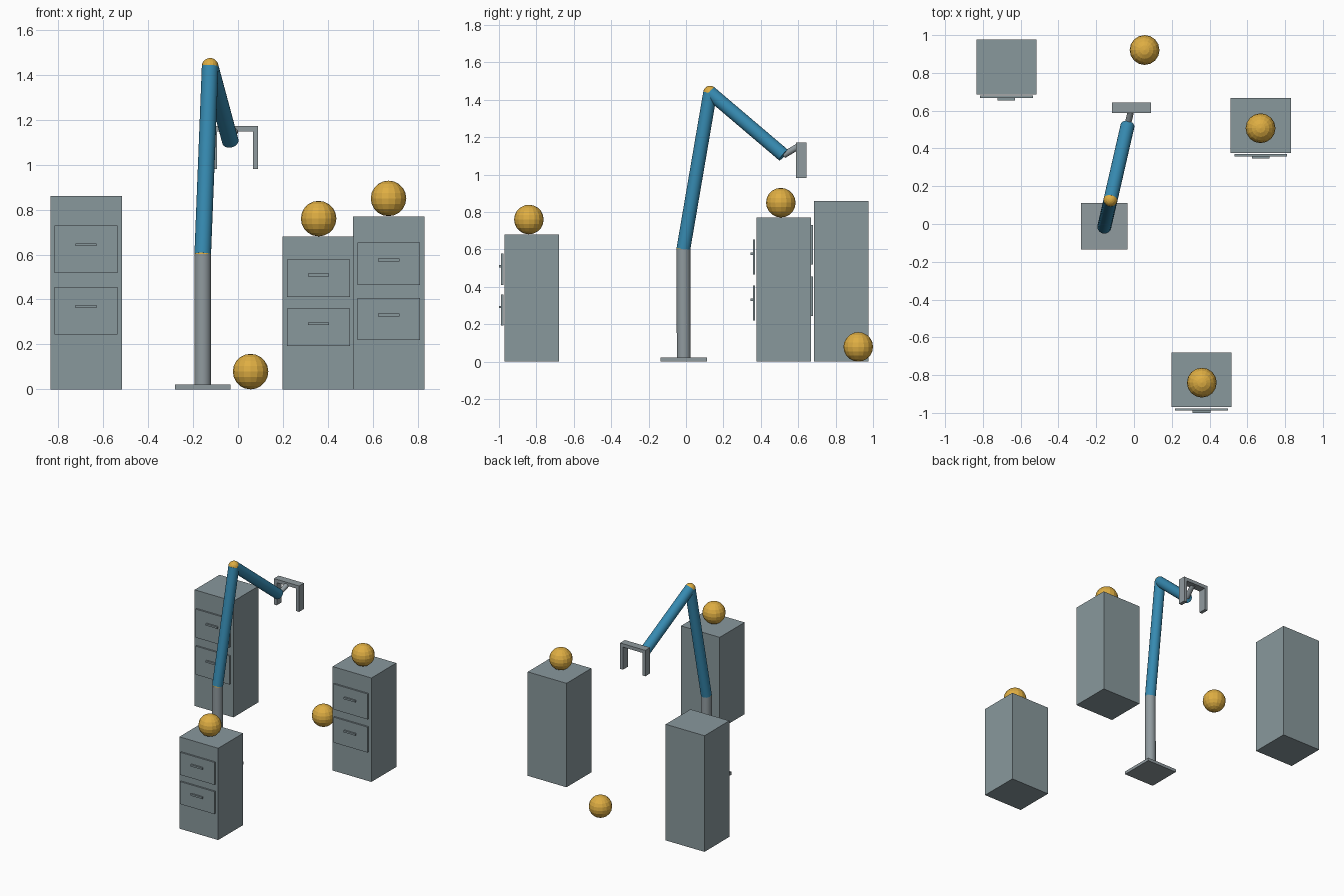
import bpy, bmesh
from mathutils import Vector, Matrix

if "Cube" in bpy.data.objects:
    bpy.data.objects.remove(bpy.data.objects["Cube"])


def material(name, rgb):
    m = bpy.data.materials.new(name)
    m.diffuse_color = (*rgb, 1)
    m.use_nodes = True
    m.node_tree.nodes["Principled BSDF"].inputs["Base Color"].default_value = m.diffuse_color
    return m


CABINET = material("cabinet grey", (0.25, 0.315, 0.335))
METAL = material("metal grey", (0.28, 0.325, 0.345))
BLUE = material("arm blue", (0.037, 0.255, 0.44))
YELLOW = material("warm yellow", (0.73, 0.42, 0.055))


def finish(name, bm, mat, smooth=False):
    mesh = bpy.data.meshes.new(name)
    bm.to_mesh(mesh)
    bm.free()
    mesh.materials.append(mat)
    ob = bpy.data.objects.new(name, mesh)
    bpy.context.collection.objects.link(ob)
    if smooth:
        bpy.ops.object.select_all(action='DESELECT')
        ob.select_set(True)
        bpy.context.view_layer.objects.active = ob
        bpy.ops.object.shade_smooth_by_angle()
    return ob


def box(name, lo, hi, mat):
    lo, hi = Vector(lo), Vector(hi)
    bm = bmesh.new()
    bmesh.ops.create_cube(bm, size=1, matrix=Matrix.Translation((lo + hi) / 2)
                          @ Matrix.Diagonal((*(hi - lo), 1)))
    return finish(name, bm, mat)


def rod(name, a, b, r, mat):
    a, b = Vector(a), Vector(b)
    turn = (b - a).to_track_quat('Z', 'Y').to_matrix().to_4x4()
    bm = bmesh.new()
    bmesh.ops.create_cone(bm, cap_ends=True, segments=24, radius1=r, radius2=r,
                          depth=(b - a).length,
                          matrix=Matrix.Translation((a + b) / 2) @ turn)
    return finish(name, bm, mat, True)


def ball(name, c, r, mat):
    bm = bmesh.new()
    bmesh.ops.create_uvsphere(bm, u_segments=16, v_segments=10, radius=r,
                              matrix=Matrix.Translation(c))
    return finish(name, bm, mat)


# Cabinets, each with two drawers and handles on the front
def cabinet(tag, x, front, h):
    box(f"{tag}_cabinet", (x - 0.159, front, 0), (x + 0.159, front + 0.291, h), CABINET)
    for level, mid in (("lower", 0.407), ("upper", 0.726)):
        z, half = mid * h, 0.1225 * h
        box(f"{tag}_{level}_drawer", (x - 0.14, front - 0.018, z - half),
            (x + 0.14, front - 0.006, z + half), CABINET)
        zh = z + 0.0225 * h
        box(f"{tag}_{level}_handle", (x - 0.047, front - 0.03, zh - 0.0065),
            (x + 0.047, front - 0.017, zh + 0.0065), CABINET)


cabinet("rear_left", -0.676, 0.685, 0.86)
cabinet("front_right", 0.358, -0.970, 0.68)
cabinet("rear_right", 0.671, 0.376, 0.77)

# Balls: two on cabinets, one on the floor
ball("front_ball", (0.359, -0.84, 0.76), 0.079, YELLOW)
ball("rear_ball", (0.67, 0.507, 0.85), 0.079, YELLOW)
ball("floor_ball", (0.056, 0.921, 0.079), 0.079, YELLOW)

# Robot arm
base, shoulder = (-0.157, -0.012, 0.022), (-0.157, -0.014, 0.602)
elbow, wrist = (-0.124, 0.129, 1.438), (-0.034, 0.522, 1.104)
R = 0.037
box("base_plate", (-0.28, -0.135, 0), (-0.034, 0.111, 0.022), METAL)
rod("post", base, shoulder, R, METAL)
ball("shoulder_joint", shoulder, R, YELLOW)
rod("upper_arm", shoulder, elbow, R, BLUE)
ball("elbow_joint", elbow, R, YELLOW)
rod("forearm", elbow, wrist, R, BLUE)

# Gripper
rod("wrist_link", wrist, (-0.013, 0.612, 1.158), 0.017, METAL)
box("gripper_palm", (-0.117, 0.587, 1.148), (0.09, 0.643, 1.173), METAL)
for side, x in (("left", -0.117), ("right", 0.066)):
    box(f"{side}_finger", (x, 0.587, 0.981), (x + 0.024, 0.643, 1.148), METAL)
